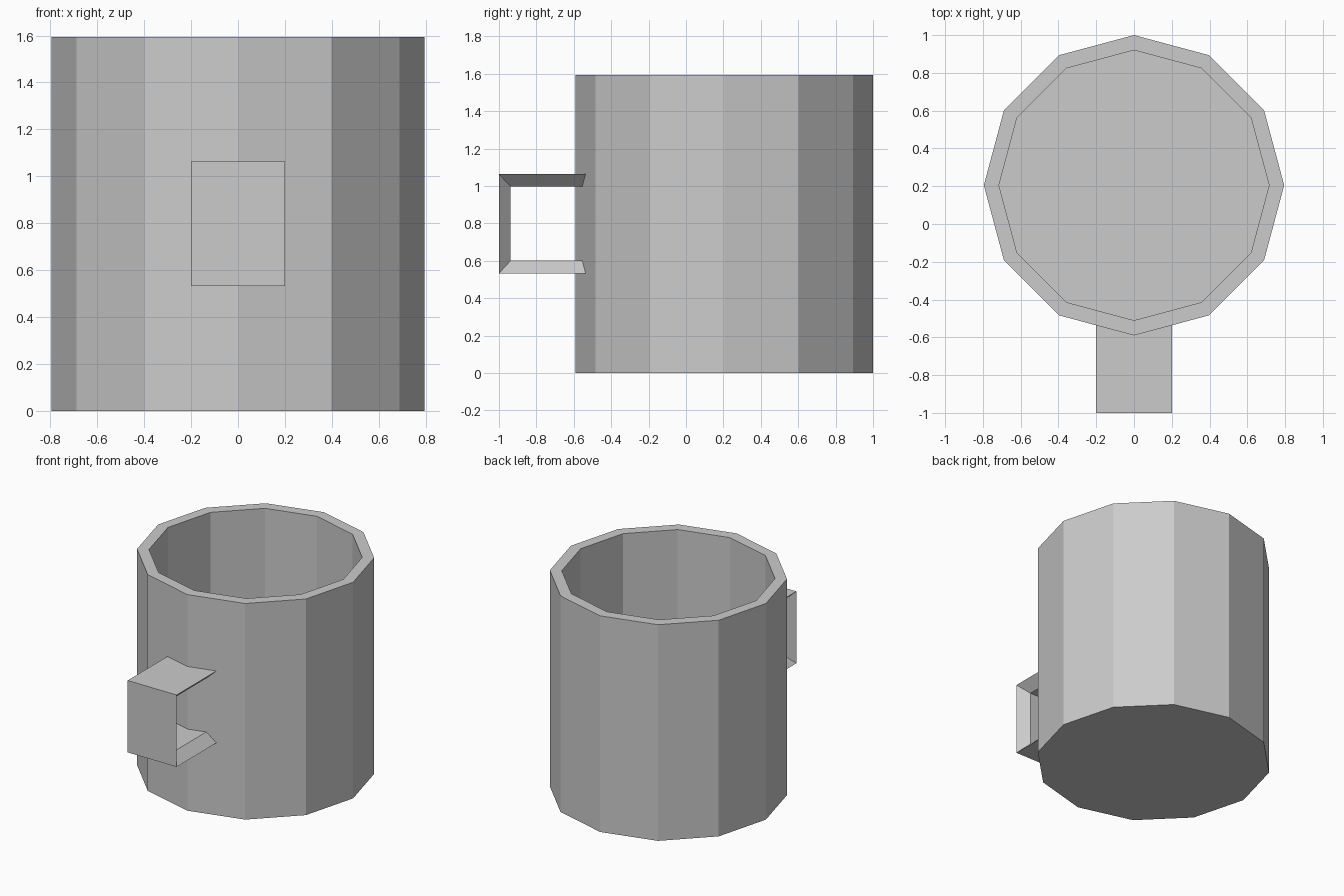
import bpy, bmesh
from math import sin, cos, tau

if "Cube" in bpy.data.objects:
    bpy.data.objects.remove(bpy.data.objects["Cube"])

SIDES, CY, HEIGHT = 12, 0.205, 1.593


def finish(name, bm):
    bmesh.ops.recalc_face_normals(bm, faces=bm.faces)
    mesh = bpy.data.meshes.new(name)
    bm.to_mesh(mesh)
    bm.free()
    ob = bpy.data.objects.new(name, mesh)
    bpy.context.collection.objects.link(ob)
    return ob


def bridge(bm, a, b):
    n = len(a)
    for i in range(n):
        j = (i + 1) % n
        bm.faces.new((a[i], a[j], b[j], b[i]))


# Cup body: outer wall, rim, inner wall and floor as one lathed profile
bm = bmesh.new()
profile = [(0.795, 0), (0.795, HEIGHT), (0.715, HEIGHT), (0.715, 0.08)]
rings = [[bm.verts.new((r * cos(tau * i / SIDES), CY + r * sin(tau * i / SIDES), z))
          for i in range(SIDES)] for r, z in profile]
for a, b in zip(rings, rings[1:]):
    bridge(bm, a, b)
bm.faces.new(rings[0])
bm.faces.new(rings[-1])
finish("cup_body", bm)

# Handle: square loop, wide outside and narrow inside, ends buried in the wall
bm = bmesh.new()
outer = [(-0.53, 1.063), (-1.0, 1.063), (-1.0, 0.533), (-0.53, 0.533)]
inner = [(-0.53, 0.997), (-0.937, 0.997), (-0.937, 0.602), (-0.53, 0.602)]
sections = [[bm.verts.new((x, *p)) for x, p in
             ((-0.2, o), (0.2, o), (0.13, i), (-0.13, i))]
            for o, i in zip(outer, inner)]
for a, b in zip(sections, sections[1:]):
    bridge(bm, a, b)
bm.faces.new(sections[0])
bm.faces.new(sections[-1])
finish("handle", bm)
